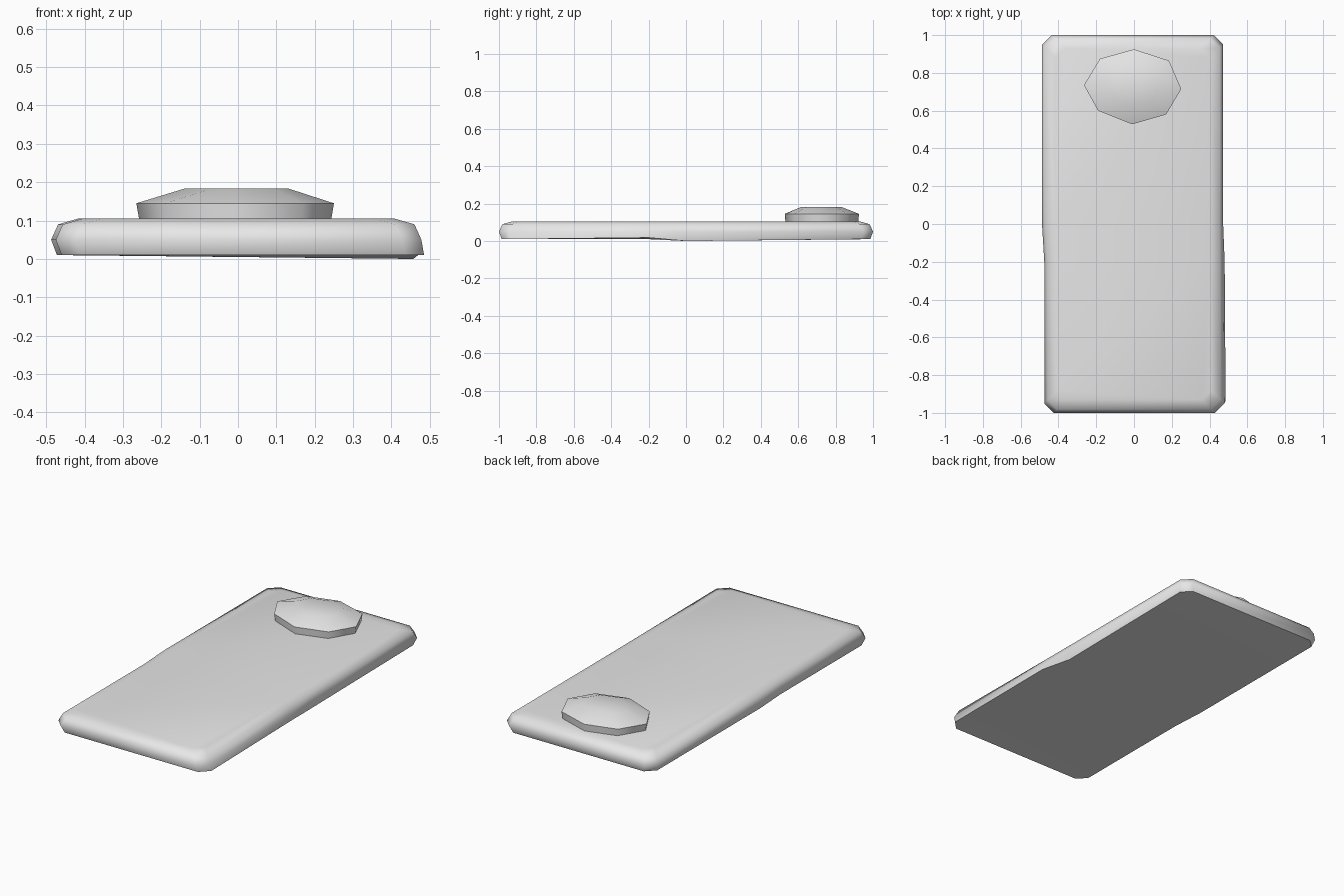
import bpy, bmesh

cube = bpy.data.objects.get("Cube")
if cube:
    bpy.data.objects.remove(cube, do_unlink=True)

grey = bpy.data.materials.new("light_grey")
grey.use_nodes = True
colour = (0.8, 0.8, 0.8, 1)
grey.diffuse_color = colour
grey.node_tree.nodes["Principled BSDF"].inputs["Base Color"].default_value = colour


def loft(name, rings, caps):
    """Join matching rings of points; caps lists the index groups of each end."""
    bm = bmesh.new()
    loops = [[bm.verts.new(p) for p in ring] for ring in rings]
    n = len(loops[0])
    for low, high in zip(loops, loops[1:]):
        for i in range(n):
            j = (i + 1) % n
            bm.faces.new((low[i], low[j], high[j], high[i]))
    for group in caps:
        bm.faces.new([loops[0][i] for i in reversed(group)])
        bm.faces.new([loops[-1][i] for i in group])
    bmesh.ops.recalc_face_normals(bm, faces=bm.faces)
    mesh = bpy.data.meshes.new(name)
    bm.to_mesh(mesh)
    bm.free()
    mesh.materials.append(grey)
    obj = bpy.data.objects.new(name, mesh)
    bpy.context.collection.objects.link(obj)
    bpy.ops.object.select_all(action="DESELECT")
    obj.select_set(True)
    bpy.context.view_layer.objects.active = obj
    bpy.ops.object.shade_smooth_by_angle(angle=1.05)
    return obj


def body_ring(inset, z, bottom=False):
    # slab outline with clipped corners and slightly uneven long sides
    front, back = -1 + inset, 1 - inset
    cut = 0.05
    right_front = (0.485 if bottom else 0.478 - inset)
    right_back = 0.472 - inset
    left_front, left_back = -0.475 + inset, -0.487 + inset
    outline = [
        (left_front + cut, front), (right_front - cut, front),
        (right_front, front + cut), (right_front - 0.005, -0.2),
        (right_back, 0), (right_back, back - cut),
        (right_back - cut, back), (left_back + cut, back),
        (left_back, back - cut), (left_back, 0),
        (left_front, -0.2), (left_front, front + cut)]
    ring = [[x, y, z] for x, y in outline]
    if bottom:
        ring[3][2], ring[4][2] = 0.018, 0.0
    return ring


# thin rounded slab
body = [body_ring(0.015, 0.01, True), body_ring(0, 0.05),
        body_ring(0.018, 0.09), body_ring(0.07, 0.105)]
loft("slab_body", body,
     [(0, 1, 2, 3, 10, 11), (3, 4, 9, 10), (4, 5, 6, 7, 8, 9)])

# eight-sided raised camera bump
outline = [(0, 0.925), (-0.18, 0.875), (-0.265, 0.735), (-0.19, 0.6),
           (-0.01, 0.528), (0.17, 0.58), (0.25, 0.715), (0.185, 0.865)]
centre_y = 0.72


def bump_ring(scale_x, scale_y, z):
    return [[x * scale_x, centre_y + (y - centre_y) * scale_y, z] for x, y in outline]


crown = bump_ring(0.53, 0.53, 0.183)
crown[3][0] = -0.07
loft("camera_bump",
     [bump_ring(0.97, 0.98, 0.1), bump_ring(1, 1, 0.145), crown],
     [tuple(range(8))])
